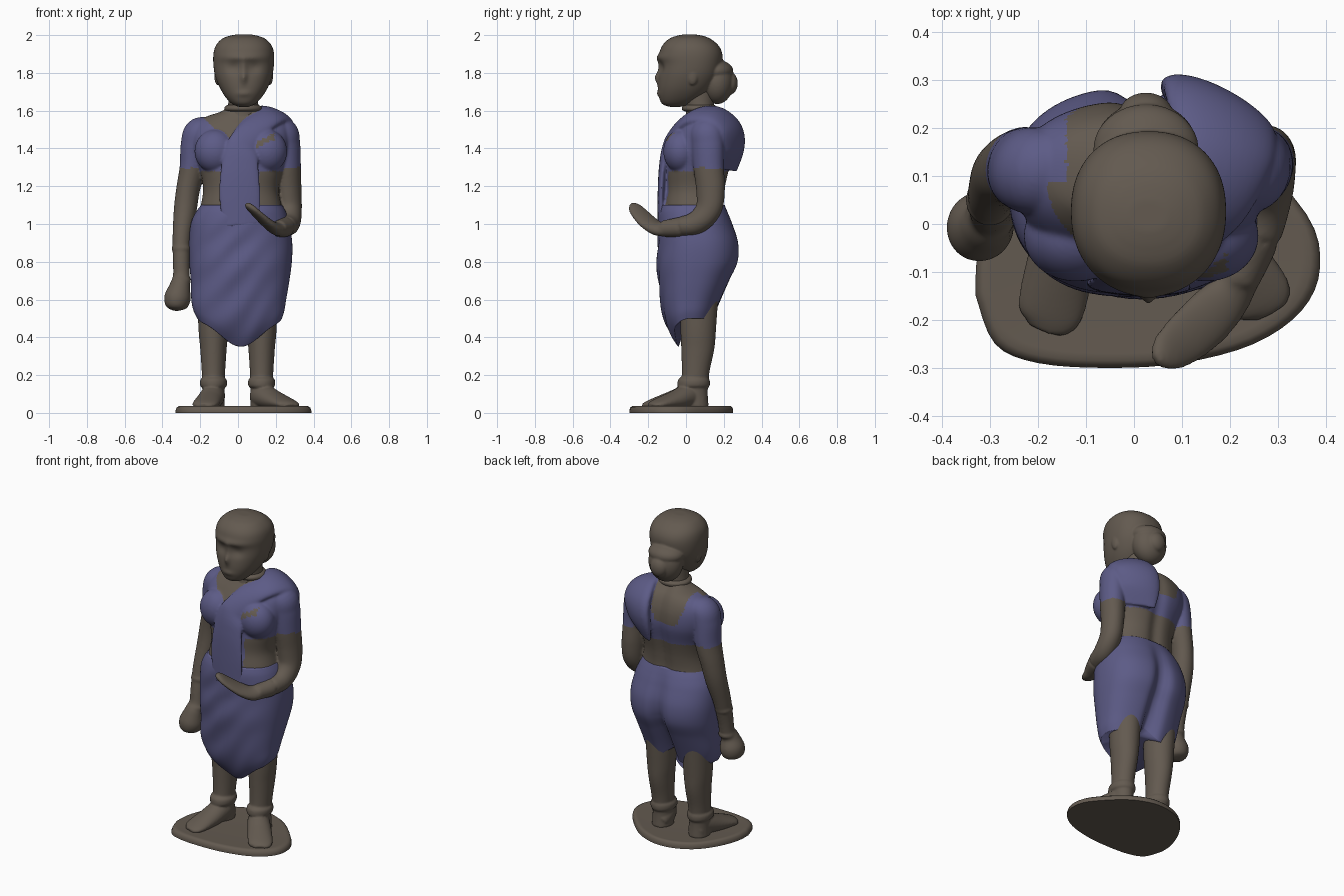
import bpy, bmesh, math
from mathutils import Vector
from mathutils.bvhtree import BVHTree

if "Cube" in bpy.data.objects:
    bpy.data.objects.remove(bpy.data.objects["Cube"])


def material(name, rgb):
    m = bpy.data.materials.new(name)
    m.diffuse_color = (*rgb, 1)
    m.use_nodes = True
    m.node_tree.nodes["Principled BSDF"].inputs["Base Color"].default_value = m.diffuse_color
    return m


CLAY = material("brown_clay", (0.125, 0.102, 0.080))
BLUE = material("blue_cloth", (0.108, 0.105, 0.240))


def spline(keys, n):
    """Catmull-Rom samples through rows of numbers."""
    out = []
    for i in range(len(keys) - 1):
        p0, p1, p2, p3 = keys[max(i - 1, 0)], keys[i], keys[i + 1], keys[min(i + 2, len(keys) - 1)]
        for k in range(n):
            t = k / n
            out.append([0.5 * (2 * b + (c - a) * t + (2 * a - 5 * b + 4 * c - d) * t * t
                               + (3 * b - a - 3 * c + d) * t ** 3) for a, b, c, d in zip(p0, p1, p2, p3)])
    return out + [list(keys[-1])]


def clay(c):
    return False


def cloth(c):
    return True


def skin(name, rings, is_blue=clay, ends=None):
    """Bridge rings of points, close both ends, colour faces by rule."""
    bm = bmesh.new()
    loops = [[bm.verts.new(p) for p in r] for r in rings]
    n = len(loops[0])
    for a, b in zip(loops, loops[1:]):
        for i in range(n):
            bm.faces.new((a[i], a[(i + 1) % n], b[(i + 1) % n], b[i]))
    for k, loop in ((0, loops[0]), (1, loops[-1])):
        mid = sum((v.co for v in loop), Vector()) / n
        tip = bm.verts.new(ends[k] if ends and ends[k] else mid)
        for i in range(n):
            bm.faces.new((loop[i], loop[(i + 1) % n], tip))
    bmesh.ops.recalc_face_normals(bm, faces=bm.faces[:])
    for f in bm.faces:
        f.smooth = max(v.co.z for v in f.verts) > .001
        f.material_index = int(is_blue(f.calc_center_median()))
    me = bpy.data.meshes.new(name)
    bm.to_mesh(me)
    bm.free()
    me.materials.append(CLAY)
    me.materials.append(BLUE)
    ob = bpy.data.objects.new(name, me)
    bpy.context.collection.objects.link(ob)
    return ob


def loft(name, keys, rule=clay, seg=48, n=6, power=1.0, warp=None, ends=None):
    """Stacked ovals; each row is z, left x, right x, front y, back y."""
    rings = []
    for z, x0, x1, y0, y1 in spline(keys, n):
        ring = []
        for i in range(seg):
            a = math.tau * i / seg
            c, s = math.cos(a), math.sin(a)
            p = Vector(((x0 + x1) / 2 + (x1 - x0) / 2 * math.copysign(abs(c) ** power, c),
                        (y0 + y1) / 2 + (y1 - y0) / 2 * math.copysign(abs(s) ** power, s), z))
            ring.append(warp(p, a) if warp else p)
        rings.append(ring)
    return skin(name, rings, rule, ends)


def tube(name, keys, rule=clay, out=None, seg=32, n=8):
    """Swept oval; each row is x, y, z, half width, half thickness."""
    rows = spline(keys, n)
    pts = [Vector(r[:3]) for r in rows]
    rings = []
    for i, r in enumerate(rows):
        t = (pts[min(i + 1, len(pts) - 1)] - pts[max(i - 1, 0)]).normalized()
        ref = out(pts[i]) if out else Vector((0.3, 1, 0.2))
        side = t.cross(ref).normalized()
        up = side.cross(t)
        rings.append([pts[i] + side * r[3] * math.cos(math.tau * k / seg)
                      + up * r[4] * math.sin(math.tau * k / seg) for k in range(seg)])
    return skin(name, rings, rule)


def ball(name, loc, radii, rule=clay):
    x, y, z = loc
    a, b, c = radii
    keys = []
    for k in range(1, 24):
        h, w = math.cos(math.pi * k / 24), math.sin(math.pi * k / 24)
        keys.append((z - c * h, x - a * w, x + a * w, y - b * w, y + b * w))
    return loft(name, keys, rule, 48, 1, ends=(Vector((x, y, z - c)), Vector((x, y, z + c))))


def blend(name, parts, voxel, rounds):
    """Fuse parts into one softly sculpted surface; colours follow the nearest part."""
    bm = bmesh.new()
    for ob in parts:
        bm.from_mesh(ob.data)
    bm.faces.ensure_lookup_table()
    tree = BVHTree.FromBMesh(bm)
    colour = [f.material_index for f in bm.faces]
    body = parts[0]
    bm.to_mesh(body.data)
    bm.free()
    for ob in parts[1:]:
        bpy.data.objects.remove(ob)
    body.name = name
    mod = body.modifiers.new("fuse", 'REMESH')
    mod.mode, mod.voxel_size = 'VOXEL', voxel
    mod = body.modifiers.new("soften", 'SMOOTH')
    mod.factor, mod.iterations = .5, rounds
    bpy.context.view_layer.objects.active = body
    for m in ("fuse", "soften"):
        bpy.ops.object.modifier_apply(modifier=m)
    me = body.data
    if not me.materials:
        me.materials.append(CLAY)
        me.materials.append(BLUE)
    for f in me.polygons:
        f.use_smooth = True
        f.material_index = colour[tree.find_nearest(f.center)[2]]


def bump(v, width):
    return math.exp(-(v / width) ** 2)


# Base plate with a softened rim
outline = spline([(-.33, -.15), (-.29, -.25), (-.2, -.29), (-.05, -.3), (.1, -.29), (.25, -.25), (.35, -.18),
                  (.388, -.09), (.36, .02), (.22, .17), (.1, .235), (0, .25), (-.1, .23), (-.2, .17),
                  (-.28, .06), (-.325, -.06), (-.33, -.15)], 4)[:-1]
skin("base", [[Vector((x * s, y * s, z)) for x, y in outline]
              for s, z in ((1, 0), (1, .012), (.985, .028), (.95, .036), (.9, .035))])

# Legs, feet and anklets
for side, x, toe in (("right", -.13, (-.175, -.185)), ("left", .125, (.265, -.155))):
    leg = loft(side + "_leg", [(.03, x - .06, x + .06, -.02, .12), (.12, x - .058, x + .058, -.025, .115),
                               (.22, x - .062, x + .062, -.022, .125), (.34, x - .07, x + .07, -.025, .15),
                               (.46, x - .08, x + .08, -.03, .16), (.75, x - .09, x + .09, -.04, .18)])
    mx, my = (x + toe[0]) / 2, (.03 + toe[1]) / 2
    foot = tube(side + "_foot", [(x, .09, .06, .05, .04), (x, .03, .09, .062, .065), (mx, my, .065, .07, .05),
                                 (toe[0], toe[1], .045, .068, .026),
                                 (toe[0] * 1.07, toe[1] * 1.2, .035, .035, .014)],
                out=lambda p: Vector((0, 0, 1)))
    ring = loft(side + "_anklet", [(.13, x - .05, x + .05, -.03, .11), (.142, x - .07, x + .07, -.045, .125),
                                   (.175, x - .07, x + .07, -.042, .125), (.19, x - .05, x + .05, -.025, .11)], n=4)
    blend(side + "_leg_and_foot", [leg, foot, ring], .006, 5)


# Wrapped skirt: long front flap, notched and creased back, shallow folds
def skirt_warp(p, a):
    f = max(0, min(1, (1.1 - p.z) / .6))
    x = p.x - .015
    fold = .006 * math.sin(38 * (p.z - .9 * p.x)) * min(1, 3 * f)
    if math.sin(a) < 0:
        w = bump(x, .15) * f ** 3 * min(1, -2 * math.sin(a))
        p.z -= .15 * w
        p.y += .08 * w * f ** 6 + fold * bump(x + .05, .16)
    else:
        w = bump(x, .045) * math.sin(a)
        p.y -= .05 * w * min(1, 2 * f)
        p.z += .08 * w * f ** 3
    return p


loft("skirt", [(1.10, -.195, .235, -.135, .205), (1.06, -.225, .255, -.145, .225), (1.0, -.25, .272, -.148, .25),
               (.9, -.26, .287, -.148, .282), (.8, -.258, .285, -.152, .28), (.7, -.25, .272, -.142, .235),
               (.6, -.247, .255, -.135, .19), (.54, -.235, .245, -.128, .165), (.5, -.215, .232, -.118, .15)],
     cloth, 96, 8, .85, skirt_warp, (None, Vector((.01, .03, .56))))


# Torso: blouse, bare waist, scooped neckline front and back
def gap(c):
    return c.y < .05 and .1 < c.x < .195 and abs(c.z - 1.445 - .5 * (c.x - .15)) < .018


def torso_rule(c):
    front = c.y < .09
    if c.z < 1.28:
        return front and -.09 < c.x < .11
    if c.z > 1.605 or gap(c):
        return False
    if front:
        return c.z < 1.42 + 1.0 * abs(c.x + .04)
    return not (c.z > 1.41 + 2.5 * max(0, abs(c.x + .03) - .07) and -.14 < c.x < .09)


def torso_warp(p, a):
    if math.sin(a) > 0:
        p.y -= .018 * bump(p.x - .015, .04) * math.sin(a)
    return p


upper = [loft("torso", [(.98, -.22, .25, -.12, .23), (1.08, -.2, .235, -.12, .205), (1.18, -.185, .215, -.105, .21),
                        (1.28, -.2, .235, -.105, .23), (1.38, -.235, .265, -.095, .255),
                        (1.46, -.245, .275, -.07, .255), (1.52, -.23, .27, -.035, .24),
                        (1.565, -.175, .225, -.005, .215), (1.595, -.09, .14, .01, .18),
                        (1.62, -.055, .11, 0, .155)], torso_rule, 128, 12, .85, torso_warp)]

# Bust
for side, x in (("right", -.12), ("left", .15)):
    upper.append(ball(side + "_bust", (x, -.025, 1.385), (.11, .095, .115),
                      lambda c: c.z > 1.28 and not gap(c)))


# Sash rising from the waist, over the left shoulder and down the back
def away(p):
    return Vector((p.x - .02, (p.y - .08) * 1.6, max(0, p.z - 1.42) * 2.5))


upper.append(tube("sash", [(.02, -.13, .99, .10, .02), (.01, -.128, 1.15, .11, .022), (.01, -.118, 1.3, .10, .025),
                           (.025, -.095, 1.41, .085, .028), (.09, -.035, 1.51, .075, .03),
                           (.165, .05, 1.57, .085, .033), (.19, .15, 1.57, .11, .038), (.18, .225, 1.5, .125, .048),
                           (.165, .235, 1.4, .125, .045), (.155, .205, 1.29, .11, .02)], cloth, away))


# Arms with short sleeves
def sleeve(c):
    return c.z > 1.295


upper.append(tube("right_arm", [
    (-.12, .11, 1.49, .06, .08), (-.2, .11, 1.485, .08, .09), (-.228, .115, 1.42, .074, .088),
    (-.24, .12, 1.3, .068, .082), (-.265, .115, 1.18, .062, .072), (-.28, .10, 1.07, .06, .064),
    (-.297, .065, .93, .049, .054), (-.3, .035, .8, .044, .047), (-.3, .02, .72, .045, .045),
    (-.308, 0, .67, .055, .055), (-.32, -.005, .61, .07, .073), (-.328, -.005, .56, .055, .06),
    (-.33, -.005, .54, .012, .012)], sleeve))
upper.append(tube("left_arm", [
    (.14, .11, 1.49, .06, .08), (.23, .11, 1.485, .08, .09), (.253, .115, 1.42, .075, .088),
    (.262, .12, 1.3, .07, .082), (.27, .13, 1.18, .065, .077), (.275, .12, 1.08, .062, .07),
    (.27, .06, 1.01, .06, .062), (.25, -.03, .985, .052, .054), (.215, -.12, .975, .044, .044)], sleeve))
upper.append(tube("left_hand", [
    (.235, -.08, .978, .04, .04), (.20, -.145, .975, .05, .034), (.155, -.195, 1.005, .058, .026),
    (.105, -.24, 1.05, .054, .02), (.065, -.27, 1.088, .04, .018),
    (.045, -.285, 1.106, .014, .012)], out=lambda p: Vector((.6, .25, .75))))

# Bangles on the right wrist
for z, y in ((.87, .05), (.70, .015)):
    upper.append(loft("bangle", [(z - .02, -.335, -.265, y - .035, y + .035), (z - .01, -.35, -.25, y - .052, y + .052),
                                 (z + .01, -.349, -.251, y - .052, y + .052),
                                 (z + .02, -.335, -.265, y - .035, y + .035)], n=4))
blend("upper_body", upper, .0065, 8)

# Neck and necklace
loft("neck", [(1.54, -.07, .12, -.01, .17), (1.6, -.055, .11, 0, .15), (1.68, -.05, .105, -.02, .15),
              (1.75, -.05, .105, -.02, .15)])
loft("necklace", [(1.595, -.06, .115, -.005, .155), (1.605, -.072, .126, -.02, .165),
                  (1.62, -.07, .124, -.02, .165), (1.63, -.055, .11, -.005, .15)], n=4)


# Head with brow line, eye hollows and nose
def face(p, a):
    s = -math.sin(a)
    x = p.x - .03
    if s > 0:
        p.y -= .012 * bump(p.z - 1.88, .02) * s ** .5 * bump(x, .12)
        p.y += .012 * s * bump(p.z - 1.825, .03) * (bump(x - .055, .035) + bump(x + .055, .035))
        p.y -= .022 * bump(x, .016) * (bump(p.z - 1.775, .03) + .5 * bump(p.z - 1.84, .04))
        p.y -= .008 * bump(x, .035) * bump(p.z - 1.69, .015)
    return p


head = [loft("head", [(1.62, .005, .055, -.085, -.03), (1.635, -.03, .09, -.125, .03), (1.67, -.065, .125, -.142, .09),
                      (1.72, -.095, .157, -.148, .14), (1.78, -.12, .18, -.145, .175), (1.84, -.13, .19, -.138, .19),
                      (1.9, -.13, .191, -.14, .192), (1.945, -.117, .178, -.125, .172), (1.98, -.085, .145, -.09, .13),
                      (1.996, -.045, .105, -.05, .09), (2.003, -.01, .07, -.015, .05)],
             seg=96, n=10, power=.9, warp=face)]
for side, x in (("right", -.108), ("left", .168)):
    head.append(ball(side + "_ear", (x, .035, 1.79), (.018, .03, .055)))

# Hair bun with a small knot
head.append(ball("hair_bun", (.025, .165, 1.755), (.105, .088, .12)))
head.append(ball("bun_knot", (.025, .232, 1.745), (.055, .042, .06)))
head.append(ball("bun_roll", (.025, .155, 1.81), (.11, .095, .06)))
blend("head_and_hair", head, .0055, 5)
